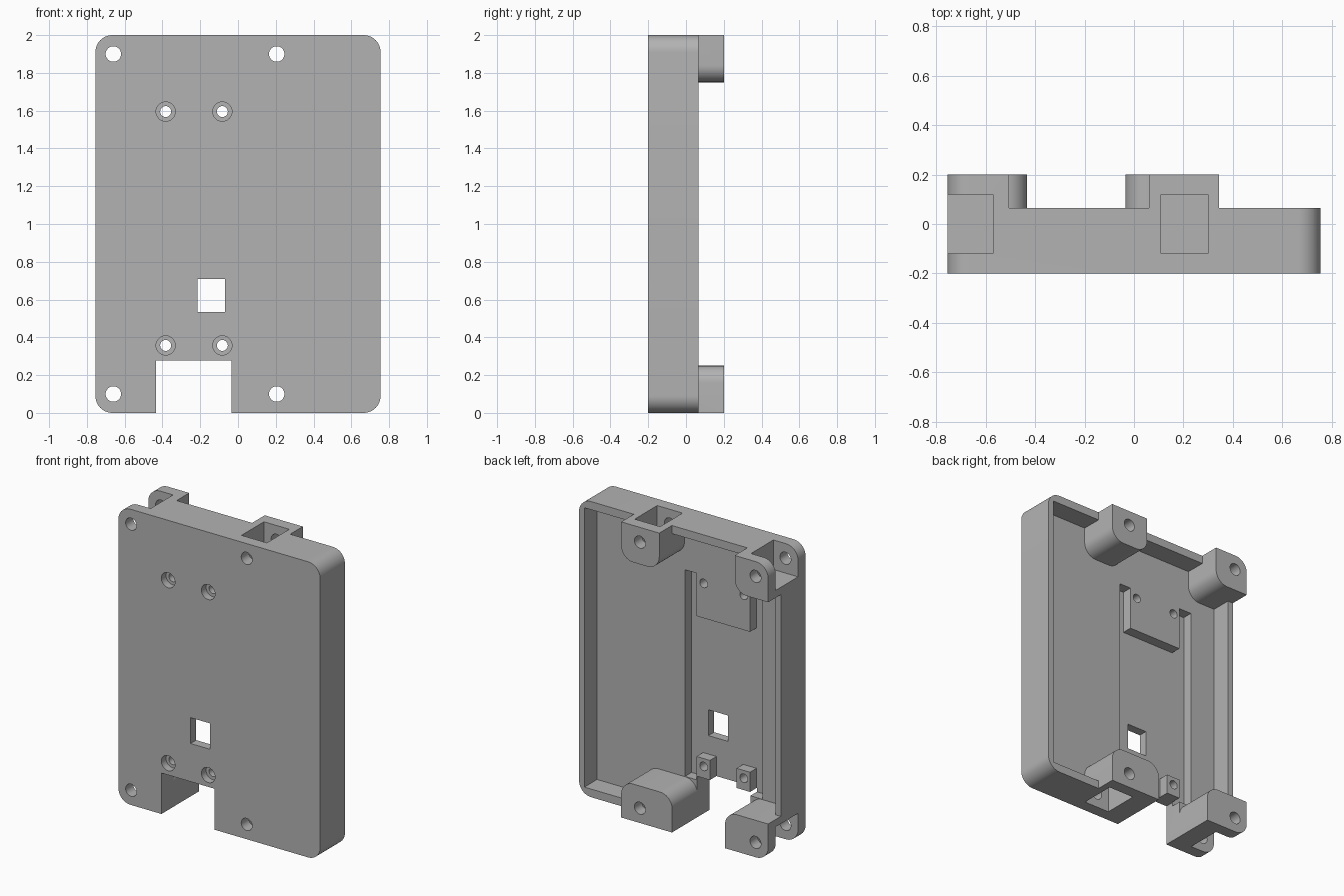
import bpy
import bmesh
from math import sin, cos, pi

if "Cube" in bpy.data.objects:
    bpy.data.objects.remove(bpy.data.objects["Cube"], do_unlink=True)

FRONT, RIM, BACK = -0.2, 0.065, 0.2      # depth of front face, wall rim, lug backs
FLOOR, DEEP = -0.07, -0.14               # tray floor and recess floor
FILLET = 0.09


def block(name, x0, x1, z0, z1, y0, y1, radii=(0, 0, 0, 0), segs=12):
    """Prism along y; corner radii in order low-left, low-right, top-right, top-left."""
    corners = [(x0, z0, 1, 1), (x1, z0, -1, 1), (x1, z1, -1, -1), (x0, z1, 1, -1)]
    points = []
    for i, ((x, z, sx, sz), r) in enumerate(zip(corners, radii)):
        steps = segs if r else 0
        for k in range(steps + 1):
            a = pi + (i + k / max(steps, 1)) * pi / 2
            points.append((x + sx * r + r * cos(a), z + sz * r + r * sin(a)))
    bm = bmesh.new()
    face = bm.faces.new([bm.verts.new((x, y0, z)) for x, z in points])
    ext = bmesh.ops.extrude_face_region(bm, geom=[face])
    moved = [v for v in ext["geom"] if isinstance(v, bmesh.types.BMVert)]
    bmesh.ops.translate(bm, verts=moved, vec=(0, y1 - y0, 0))
    bmesh.ops.remove_doubles(bm, verts=bm.verts[:], dist=1e-5)
    bmesh.ops.recalc_face_normals(bm, faces=bm.faces[:])
    mesh = bpy.data.meshes.new(name)
    bm.to_mesh(mesh)
    bm.free()
    obj = bpy.data.objects.new(name, mesh)
    bpy.context.scene.collection.objects.link(obj)
    return obj


def rod(name, x, z, r, y0, y1):
    return block(name, x - r, x + r, z - r, z + r, y0, y1, (r,) * 4, 8)


def combine(target, tools, operation="DIFFERENCE"):
    """Apply each tool to the target in turn, then discard it."""
    for tool in tools:
        tool.hide_render = True
        mod = target.modifiers.new("cut", "BOOLEAN")
        mod.operation, mod.solver, mod.object = operation, "EXACT", tool
        bpy.context.view_layer.update()
        graph = bpy.context.evaluated_depsgraph_get()
        mesh = bpy.data.meshes.new_from_object(target.evaluated_get(graph))
        target.modifiers.clear()
        target.data = mesh
        bpy.data.objects.remove(tool, do_unlink=True)


# Solid with rounded outline, full depth
case = block("case_back", -0.755, 0.755, 0, 2, FRONT, BACK, (FILLET,) * 4)

# Tray hollow and everything behind the rim, leaving the four mounting lugs
hollow = block("hollow", -1, 1, -0.5, 2.5, RIM, 0.5)
combine(hollow, [block("tray", -0.715, 0.715, 0.055, 1.945, -0.07, 0.3)], "UNION")
f = FILLET
combine(hollow, [
    block("upper_side_lug", -1.2, -0.505, 1.75, 3, -0.4, 0.7, (0, f, 0, 0)),
    block("upper_middle_lug", 0.06, 0.345, 1.75, 3, -0.4, 0.7, (f, f, 0, 0)),
    block("lower_side_lug", -1.2, -0.432, -1, 0.25, -0.4, 0.7, (0, 0, f, 0)),
    block("lower_middle_lug", -0.036, 0.345, -1, 0.25, -0.4, 0.7, (0, 0, f, f)),
])
combine(case, [hollow])

# Board recess, leaving the upper platform and two small lower pads
recess = block("recess", -0.525, 0.057, 0.252, 1.65, DEEP, -0.03)
combine(recess, [
    block("platform", -0.43, -0.03, 1.36, 2, -0.5, 0.5),
    block("pad_a", -0.43, -0.33, 0, 0.41, -0.5, 0.5),
    block("pad_b", -0.13, -0.03, 0, 0.41, -0.5, 0.5),
])
combine(case, [recess])

# Connector notch and window
combine(case, [
    block("notch", -0.433, -0.035, -0.3, 0.277, -0.5, 0.5),
    block("window", -0.215, -0.07, 0.535, 0.71, -0.5, 0.5),
])

# Magnet pockets and through holes in the lugs
for z, z0, z1 in ((1.9, 1.8, 2.3), (0.1, -0.3, 0.2)):
    for x, x0, x1 in ((-0.66, -1, -0.57), (0.205, 0.11, 0.3)):
        combine(case, [block("pocket", x0, x1, z0, z1, -0.12, 0.12),
                       rod("lug_hole", x, z, 0.041, -0.5, 0.5)])

# Counterbored board screws
for x in (-0.383, -0.083):
    for z in (0.357, 1.595):
        combine(case, [rod("screw_hole", x, z, 0.029, -0.5, 0.5),
                       rod("counterbore", x, z, 0.051, -0.5, FRONT + 0.05)])

# Plain grey plastic
grey = bpy.data.materials.new("grey_plastic")
grey.use_nodes = True
colour = (0.45, 0.45, 0.45, 1)
grey.diffuse_color = colour
grey.node_tree.nodes["Principled BSDF"].inputs["Base Color"].default_value = colour
case.data.materials.clear()
case.data.materials.append(grey)
for poly in case.data.polygons:
    poly.material_index = 0

bpy.ops.object.select_all(action="DESELECT")
case.select_set(True)
bpy.context.view_layer.objects.active = case
bpy.ops.object.shade_smooth_by_angle(angle=pi / 6)
